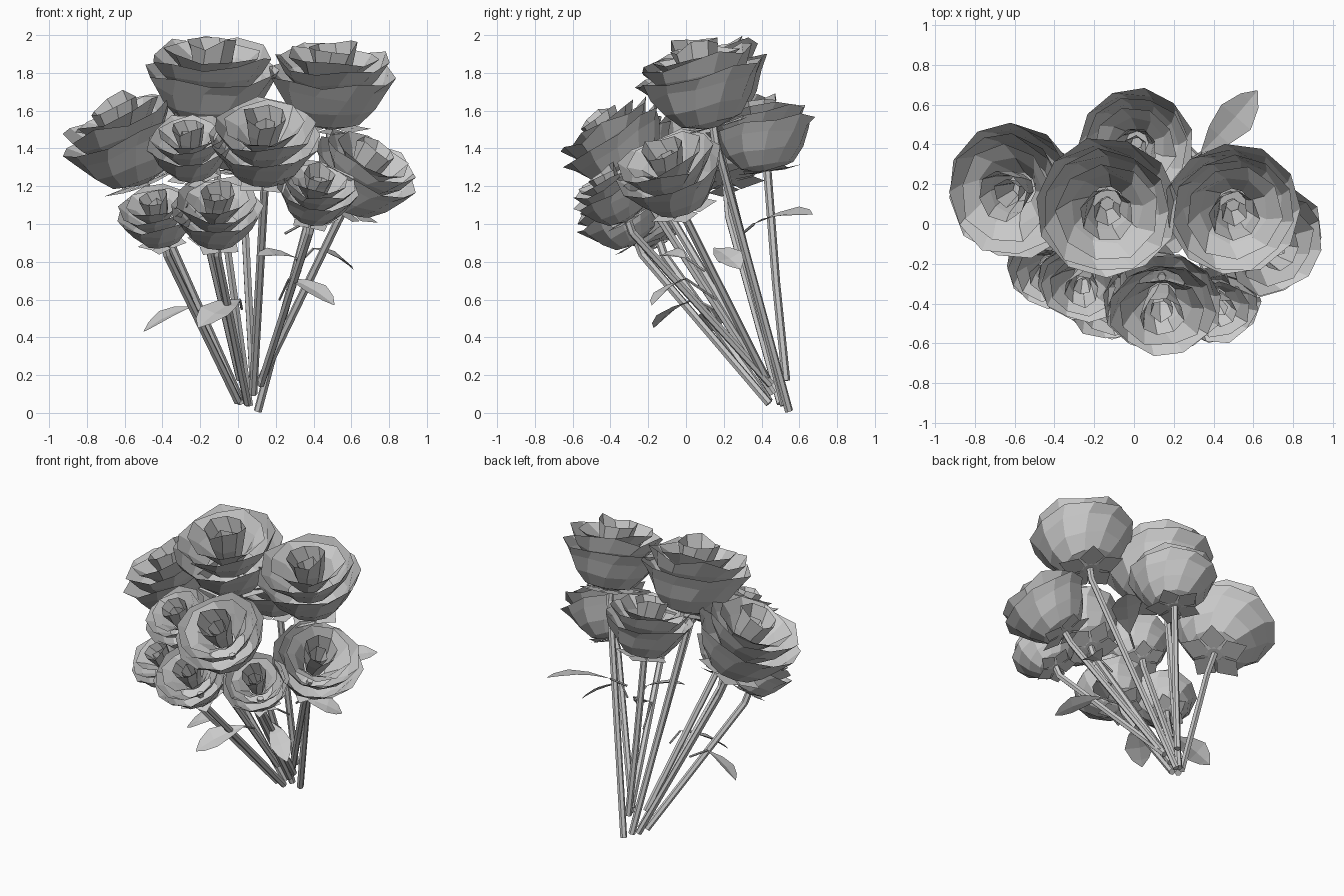
import bpy, bmesh, math, random
from mathutils import Vector

random.seed(4)
cube = bpy.data.objects.get("Cube")
if cube:
    bpy.data.objects.remove(cube)

grey = bpy.data.materials.new("plain_grey")
grey.use_nodes = True
grey.diffuse_color = (0.6, 0.6, 0.6, 1)
grey.node_tree.nodes["Principled BSDF"].inputs["Base Color"].default_value = (0.6, 0.6, 0.6, 1)


def add_object(name, data):
    if not data.materials:
        data.materials.append(grey)
    ob = bpy.data.objects.new(name, data)
    bpy.context.collection.objects.link(ob)
    return ob


def petal_cup(bm, profile, sides, wave):
    """Open cup of overlapping petals with an uneven rim."""
    turn = random.uniform(0, 1)
    rings = []
    for k, (r, z) in enumerate(profile):
        amount = wave * k / (len(profile) - 1)
        ring = []
        for i in range(sides):
            a = math.tau * (i + turn + 0.25 * k) / sides
            rr = r * (1 + random.uniform(-amount, amount) * 0.5)
            zz = z + random.uniform(-amount, amount)
            ring.append(bm.verts.new((rr * math.cos(a), rr * math.sin(a), zz)))
        rings.append(ring)
    for low, high in zip(rings, rings[1:]):
        for i in range(sides):
            j = (i + 1) % sides
            bm.faces.new((low[i], low[j], high[j], high[i]))
    return rings


def rose_mesh():
    bm = bmesh.new()
    # Outer bowl with a flared brim, then nested petal rows up to the bud
    outer = petal_cup(bm, [(.14, 0), (.48, .1), (.7, .36), (.86, .66), (1, .86)], 11, .05)
    bm.faces.new(outer[0][::-1])
    petal_cup(bm, [(.42, .48), (.72, .82), (.87, 1.08)], 11, .07)
    petal_cup(bm, [(.24, .58), (.5, .92), (.7, 1.13)], 9, .07)
    cup = petal_cup(bm, [(.2, .55), (.3, .95), (.37, 1.3)], 8, .08)
    bm.faces.new(cup[0])
    petal_cup(bm, [(.1, .6), (.2, 1.08)], 6, .08)
    # Broad sepals spread under the bowl
    for n in range(5):
        a = math.tau * n / 5

        def at(r, da, z):
            return bm.verts.new((r * math.cos(a + da), r * math.sin(a + da), z))
        bm.faces.new((at(.06, 0, .0), at(.42, -.6, .0), at(.64, 0, .04), at(.42, .6, .0)))
    me = bpy.data.meshes.new("rose")
    bm.to_mesh(me)
    bm.free()
    return me


def stem(name, points, radius=0.022):
    cu = bpy.data.curves.new(name, "CURVE")
    cu.dimensions = "3D"
    cu.bevel_depth = radius
    cu.bevel_resolution = 1
    cu.use_fill_caps = True
    sp = cu.splines.new("POLY")
    sp.use_smooth = False
    sp.points.add(len(points) - 1)
    for p, co in zip(sp.points, points):
        p.co = (*co, 1)
    return add_object(name, cu)


def leaf(name, base, tip, width):
    """Pointed leaf, folded along its middle, arched and leaning to the front."""
    base, tip = Vector(base), Vector(tip)
    along = tip - base
    side = along.cross(Vector((0, -0.4, 1))).normalized()
    up = side.cross(along).normalized()
    bm = bmesh.new()
    rows = []
    for t, w in ((0, .06), (.3, .7), (.6, 1), (.85, .6), (1, .03)):
        mid = base + along * t + up * 0.06 * along.length * math.sin(math.pi * t)
        rows.append([bm.verts.new(mid + side * s * w * width / 2 + up * abs(s) * w * .015)
                     for s in (-1, 0, 1)])
    for a, b in zip(rows, rows[1:]):
        for i in range(2):
            bm.faces.new((a[i], a[i + 1], b[i + 1], b[i]))
    me = bpy.data.meshes.new(name)
    bm.to_mesh(me)
    bm.free()
    add_object(name, me)


# Name, rim centre, radius, facing direction, foot of the stem, neck length
ROSES = [
    ("top_middle", (-.135, .08, 1.82), .365, (0, -.25, 1), (.06, .52, .04), .08),
    ("top_left", (.5, .075, 1.8), .345, (.04, -.25, 1), (.105, .545, .01), .08),
    ("side_right", (-.61, .165, 1.5), .355, (-.37, -.15, .9), (.02, .5, .05), .2),
    ("back", (.01, .395, 1.53), .295, (-.05, -.15, 1), (.08, .53, .17), .6),
    ("front_middle", (.14, -.4, 1.465), .305, (0, -.55, .85), (.08, .46, .1), .08),
    ("side_left", (.68, -.09, 1.3), .3, (.45, -.32, .85), (.12, .43, .17), .08),
    ("front_right", (-.255, -.29, 1.43), .235, (-.1, -.5, .87), (.01, .43, .18), .08),
    ("low_right", (-.43, -.23, 1.065), .22, (-.2, -.5, .85), (0, .44, .06), .08),
    ("low_middle", (-.11, -.37, 1.085), .25, (0, -.55, .85), (.05, .44, .05), .08),
    ("low_left", (.42, -.4, 1.19), .225, (.15, -.5, .87), (.12, .45, .15), .08),
]
mesh = rose_mesh()
stems = []
for n, (name, centre, radius, facing, foot, neck) in enumerate(ROSES):
    axis = Vector(facing).normalized()
    base = Vector(centre) - axis * 0.86 * radius
    rose = add_object(name + "_rose", mesh)
    rose.location = base
    rose.scale = (radius,) * 3
    rose.rotation_mode = "QUATERNION"
    tilt = Vector((0, 0, 1)).rotation_difference(axis)
    rose.rotation_quaternion = tilt @ Vector((1, 0, 0)).rotation_difference(
        Vector((math.cos(n), math.sin(n), 0)))
    bend = base - Vector((axis.x, axis.y * 0.5, axis.z)) * neck
    stems.append(stem(name + "_stem", [Vector(foot), bend, base + axis * 0.02]))

# Leaves, each with a short stalk back to a stem
LEAVES = [
    ("front_leaf", (.01, .05, .6), (-.21, -.17, .45), .19, (.02, .15, .55)),
    ("right_leaf", (-.25, .12, .56), (-.5, .16, .43), .17, (-.14, .16, .5)),
    ("left_leaf", (.27, 0, .71), (.51, -.18, .57), .14, (.22, .16, .6)),
    ("left_rear_leaf", (.4, .15, .87), (.61, .29, .76), .15, (.33, .18, .8)),
    ("inner_leaf", (.31, .0, .82), (.1, -.14, .83), .13, (.33, .1, .75)),
    ("back_leaf", (.34, .36, 1.0), (.62, .67, 1.05), .2, (.25, .3, .95)),
]
for name, base, tip, width, joint in LEAVES:
    leaf(name, base, tip, width)
    stems.append(stem(name + "_stalk", [joint, base], 0.007))

# Turn the stem curves into meshes
bpy.ops.object.select_all(action="DESELECT")
for ob in stems:
    ob.select_set(True)
bpy.context.view_layer.objects.active = stems[0]
bpy.ops.object.convert(target="MESH")
